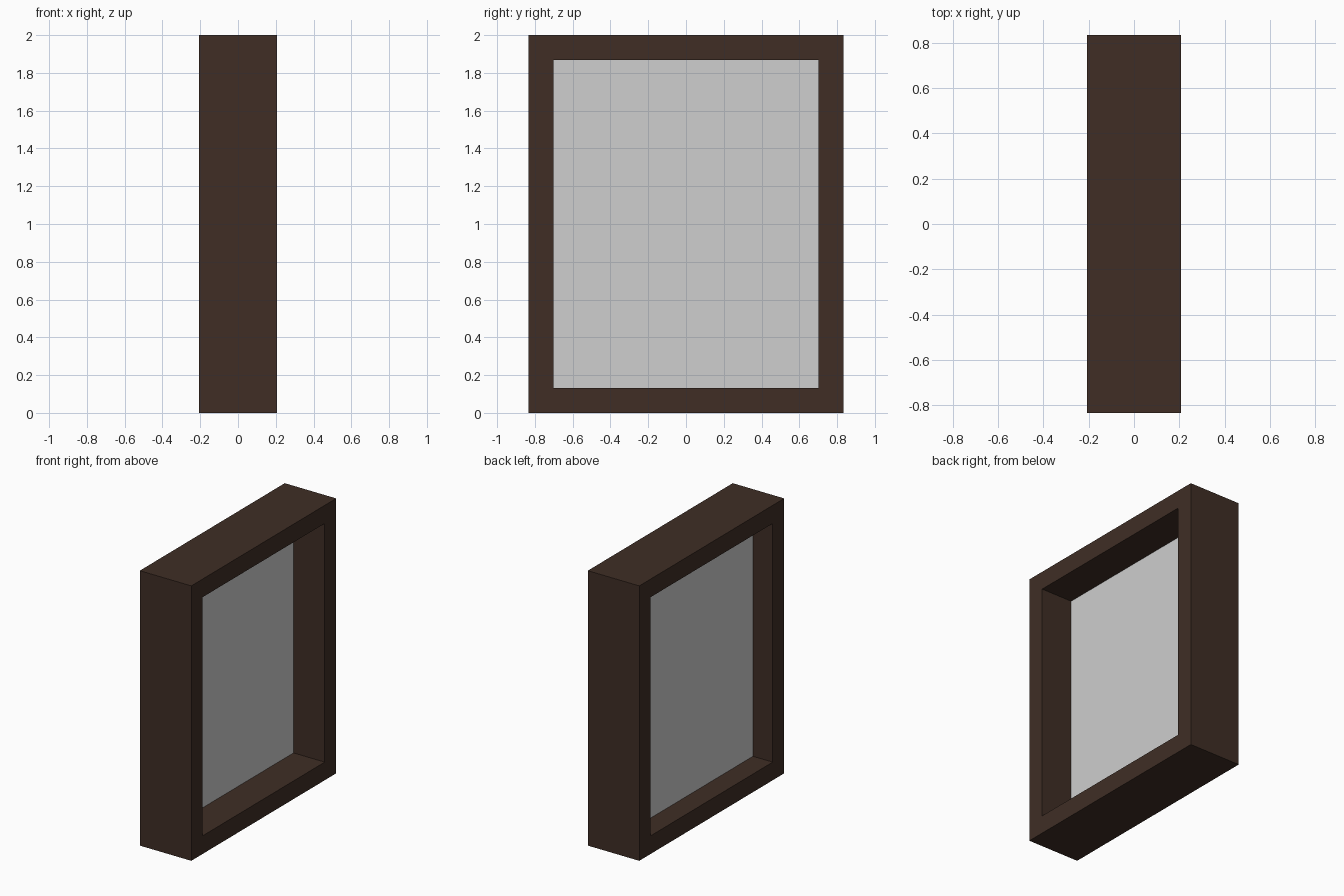
import bpy, bmesh

if "Cube" in bpy.data.objects:
    bpy.data.objects.remove(bpy.data.objects["Cube"])

HALF_X, HALF_Y, HEIGHT, BORDER = 0.207, 0.833, 2.0, 0.132
PANE_X = -0.046


def material(name, rgb):
    m = bpy.data.materials.new(name)
    m.diffuse_color = (*rgb, 1.0)
    m.use_nodes = True
    m.node_tree.nodes["Principled BSDF"].inputs["Base Color"].default_value = m.diffuse_color
    return m


def make_object(name, bm, mat):
    bmesh.ops.recalc_face_normals(bm, faces=bm.faces)
    mesh = bpy.data.meshes.new(name)
    bm.to_mesh(mesh)
    bm.free()
    mesh.materials.append(mat)
    obj = bpy.data.objects.new(name, mesh)
    bpy.context.collection.objects.link(obj)
    return obj


def loop(bm, x, inset):
    y = HALF_Y - inset
    return [bm.verts.new((x, a, b)) for a, b in
            ((-y, inset), (y, inset), (y, HEIGHT - inset), (-y, HEIGHT - inset))]


wood = material("dark brown wood", (0.050, 0.027, 0.0185))
glass = material("pale grey glass", (0.62, 0.62, 0.62))

# Frame: four rectangular loops bridged into a hollow ring
bm = bmesh.new()
rings = [loop(bm, HALF_X, 0), loop(bm, HALF_X, BORDER),
         loop(bm, -HALF_X, BORDER), loop(bm, -HALF_X, 0)]
for r in range(4):
    a, b = rings[r], rings[(r + 1) % 4]
    for i in range(4):
        j = (i + 1) % 4
        bm.faces.new((a[i], a[j], b[j], b[i]))
make_object("window_frame", bm, wood)

# Pane: thin plate set inside the opening
bm = bmesh.new()
front, back = loop(bm, PANE_X + 0.002, BORDER), loop(bm, PANE_X - 0.002, BORDER)
bm.faces.new(front)
bm.faces.new(back[::-1])
for i in range(4):
    j = (i + 1) % 4
    bm.faces.new((front[i], back[i], back[j], front[j]))
make_object("window_pane", bm, glass)
